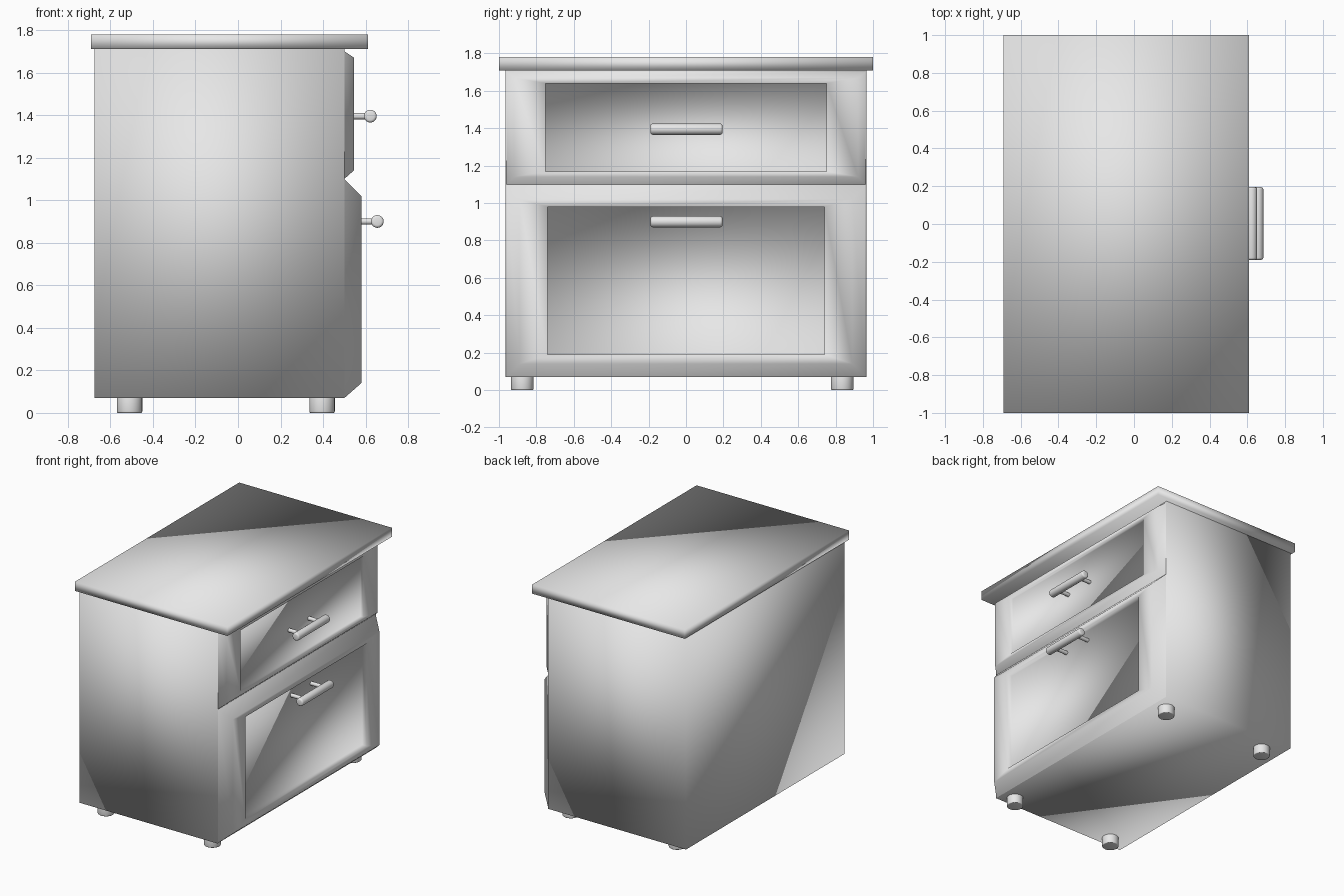
import bpy
import bmesh
from mathutils import Matrix, Vector

old = bpy.data.objects.get("Cube")
if old:
    bpy.data.objects.remove(old, do_unlink=True)

grey = bpy.data.materials.new("light_grey")
grey.use_nodes = True
grey.diffuse_color = (0.8, 0.8, 0.8, 1)
grey.node_tree.nodes["Principled BSDF"].inputs["Base Color"].default_value = (0.8, 0.8, 0.8, 1)


def finish(name, bm):
    """Turn a bmesh into a smooth grey object."""
    mesh = bpy.data.meshes.new(name)
    bm.to_mesh(mesh)
    bm.free()
    mesh.materials.append(grey)
    for poly in mesh.polygons:
        poly.use_smooth = True
    obj = bpy.data.objects.new(name, mesh)
    bpy.context.collection.objects.link(obj)
    return obj


def box(name, low, high):
    low, high = Vector(low), Vector(high)
    bm = bmesh.new()
    bmesh.ops.create_cube(bm, size=1)
    for v in bm.verts:
        v.co = (low + high) / 2 + v.co * (high - low)
    return finish(name, bm)


def rod(name, start, end, radius, bevel=0, sides=24):
    """Cylinder between two points, with optional rounded rims."""
    start, end = Vector(start), Vector(end)
    axis = end - start
    turn = axis.to_track_quat("Z", "Y").to_matrix().to_4x4()
    bm = bmesh.new()
    bmesh.ops.create_cone(bm, cap_ends=True, segments=sides, radius1=radius,
                          radius2=radius, depth=axis.length,
                          matrix=Matrix.Translation((start + end) / 2) @ turn)
    if bevel:
        rims = [e for e in bm.edges if any(len(f.verts) > 4 for f in e.link_faces)]
        bmesh.ops.bevel(bm, geom=rims, offset=bevel, segments=3,
                        profile=0.5, affect="EDGES")
    obj = finish(name, bm)
    bpy.ops.object.select_all(action="DESELECT")
    obj.select_set(True)
    bpy.context.view_layer.objects.active = obj
    bpy.ops.object.shade_smooth_by_angle(angle=0.7)
    return obj


def drawer_front(name, rings):
    """Chamfered frame with a sunken panel; each ring is x, half width, z range."""
    bm = bmesh.new()
    loops = [[bm.verts.new((x, y, z)) for y, z in
              ((-w, z0), (w, z0), (w, z1), (-w, z1))] for x, w, z0, z1 in rings]
    for a, b in zip(loops, loops[1:]):
        for i in range(4):
            j = (i + 1) % 4
            bm.faces.new((a[i], a[j], b[j], b[i]))
    bm.faces.new(loops[-1])
    return finish(name, bm)


def handle(name, panel_x, x, z):
    rod(name + "_bar", (x, -0.19, z), (x, 0.195, z), 0.03, bevel=0.012)
    for side, y in (("right", -0.12), ("left", 0.12)):
        rod(f"{name}_{side}_stem", (panel_x - 0.01, y, z), (x, y, z), 0.015, sides=16)


# Carcass and worktop
box("cabinet_body", (-0.675, -0.965, 0.07), (0.5, 0.965, 1.71))
box("top_board", (-0.69, -1, 1.71), (0.61, 1, 1.78))

# Drawer fronts
drawer_front("upper_drawer_front", [
    (0.50, 0.96, 1.10, 1.70), (0.545, 0.92, 1.14, 1.67),
    (0.545, 0.75, 1.17, 1.64), (0.52, 0.75, 1.17, 1.64)])
drawer_front("lower_drawer_front", [
    (0.50, 0.96, 0.07, 1.10), (0.58, 0.89, 0.14, 1.02),
    (0.58, 0.74, 0.19, 0.98), (0.54, 0.74, 0.19, 0.98)])

# Handles
handle("upper_handle", 0.52, 0.622, 1.395)
handle("lower_handle", 0.54, 0.655, 0.90)

# Feet
for x_name, x in (("inner", -0.51), ("drawer_side", 0.395)):
    for y_name, y in (("front", -0.875), ("back", 0.835)):
        rod(f"{y_name}_{x_name}_foot", (x, y, 0), (x, y, 0.08), 0.06, bevel=0.006)
